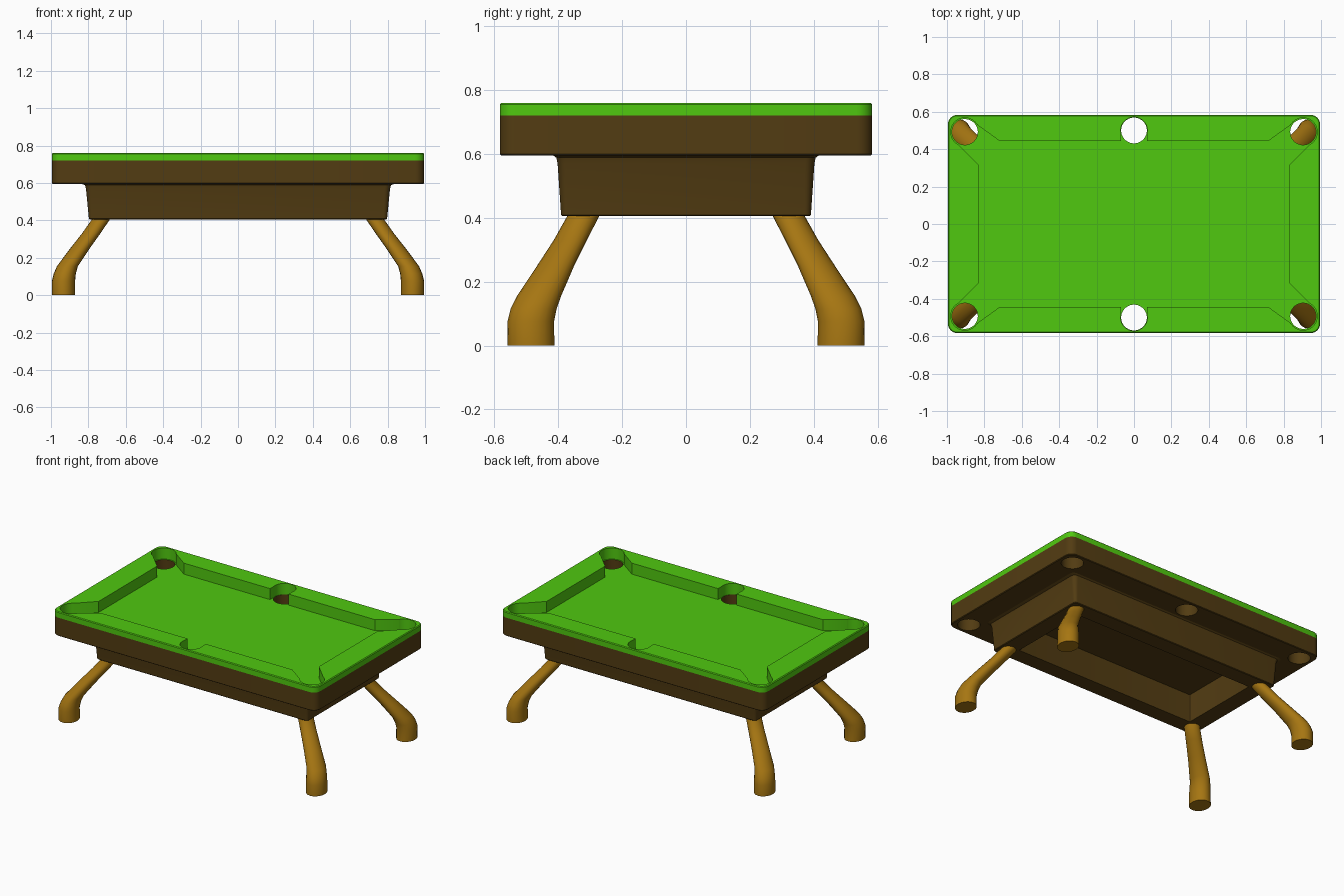
import bpy, bmesh, math
from math import cos, sin, pi

if "Cube" in bpy.data.objects:
    bpy.data.objects.remove(bpy.data.objects["Cube"])


def material(name, rgb):
    m = bpy.data.materials.new(name)
    m.diffuse_color = (*rgb, 1)
    m.use_nodes = True
    m.node_tree.nodes["Principled BSDF"].inputs["Base Color"].default_value = m.diffuse_color
    return m


GREEN = material("green_cloth", (0.08, 0.58, 0.005))
BROWN = material("dark_wood", (0.085, 0.045, 0.006))
LEG = material("light_wood", (0.38, 0.18, 0.006))


def rounded_rect(hx, hy, r, z, n=6):
    pts = []
    for k, (sx, sy) in enumerate([(1, 1), (-1, 1), (-1, -1), (1, -1)]):
        for i in range(n + 1):
            a = (k + i / n) * pi / 2
            pts.append((sx * (hx - r) + r * cos(a), sy * (hy - r) + r * sin(a), z))
    return pts


def ellipse(cx, cy, rx, ry, z, n=20):
    return [(cx + rx * cos(2 * pi * i / n), cy + ry * sin(2 * pi * i / n), z) for i in range(n)]


def loft(name, rings, mats, closed=False):
    """Bridge equal-sized rings; cap the ends, or join last ring to first."""
    bm = bmesh.new()
    vs = [[bm.verts.new(p) for p in ring] for ring in rings]
    n = len(vs[0])
    pairs = list(zip(vs, vs[1:])) + ([(vs[-1], vs[0])] if closed else [])
    for a, b in pairs:
        for i in range(n):
            j = (i + 1) % n
            bm.faces.new((a[i], a[j], b[j], b[i]))
    if not closed:
        bm.faces.new(vs[0])
        bm.faces.new(vs[-1])
    bmesh.ops.recalc_face_normals(bm, faces=bm.faces)
    me = bpy.data.meshes.new(name)
    bm.to_mesh(me)
    bm.free()
    for m in mats:
        me.materials.append(m)
    ob = bpy.data.objects.new(name, me)
    bpy.context.collection.objects.link(ob)
    return ob


def activate(ob):
    bpy.ops.object.select_all(action='DESELECT')
    ob.select_set(True)
    bpy.context.view_layer.objects.active = ob


def smooth(ob, angle=35):
    activate(ob)
    bpy.ops.object.shade_smooth_by_angle(angle=math.radians(angle))


def cut(ob, cutter):
    activate(ob)
    mod = ob.modifiers.new("cut", 'BOOLEAN')
    mod.operation = 'DIFFERENCE'
    mod.solver = 'EXACT'
    mod.object = cutter
    bpy.ops.object.modifier_apply(modifier=mod.name)
    bpy.data.objects.remove(cutter)


# Table top: wooden slab with cloth-covered rails, one solid
BED = 0.685
HX, HY = 0.995, 0.583
table = loft("table_top", [
    rounded_rect(HX - 0.004, HY - 0.004, 0.05, 0.595),
    rounded_rect(HX, HY, 0.05, 0.599),
    rounded_rect(HX, HY, 0.05, 0.72),
    rounded_rect(HX, HY, 0.05, 0.755),
    rounded_rect(HX - 0.005, HY - 0.005, 0.045, 0.76)], [BROWN, GREEN])

# Playing area between the cushions, with angled pocket mouths
quarter = [(0.83, 0.315), (0.955, 0.44), (0.852, 0.54), (0.72, 0.445), (0.07, 0.445), (0.07, 0.5)]
outline = quarter + [(-x, y) for x, y in reversed(quarter)]
outline += [(-x, -y) for x, y in outline]
cut(table, loft("area_cutter", [[(x, y, z) for x, y in outline] for z in (BED, 0.9)], []))

# Pockets: wide at the rails, narrower hole through the wood
for cx, cy, r in [(sx * x, sy * y, r) for x, y, r in ((0.904, 0.492, 0.076), (0, 0.5, 0.0715))
                  for sx in ((1, -1) if x else (1,)) for sy in (1, -1)]:
    cut(table, loft("pocket_cutter", [ellipse(cx, cy, r, r, z, 32) for z in (BED, 0.9)], []))
    cut(table, loft("hole_cutter", [ellipse(cx, cy, 0.069, 0.069, z, 32) for z in (0.5, 0.8)], []))

# Cloth everywhere above the bed except on the outer wooden sides
for p in table.data.polygons:
    c, n = p.center, p.normal
    outer = n.x * c.x + n.y * c.y > 0.3
    p.material_index = int(c.z > 0.72 or (c.z > BED - 0.003 and not outer))
smooth(table)

# Apron: tapered hollow box under the slab
apron = loft("apron", [
    rounded_rect(0.84, 0.418, 0.03, 0.597),
    rounded_rect(0.818, 0.406, 0.03, 0.588),
    rounded_rect(0.813, 0.402, 0.03, 0.57),
    rounded_rect(0.797, 0.391, 0.02, 0.409),
    rounded_rect(0.793, 0.387, 0.02, 0.405),
    rounded_rect(0.68, 0.28, 0.005, 0.405),
    rounded_rect(0.68, 0.28, 0.005, 0.597)], [BROWN], closed=True)
smooth(apron)

# Legs: curved, splayed to the corners (x, y, x radius, y radius, z)
path = [(0.933, 0.485, 0.062, 0.073, 0), (0.933, 0.486, 0.062, 0.073, 0.075),
        (0.926, 0.477, 0.059, 0.072, 0.115), (0.912, 0.460, 0.056, 0.069, 0.155),
        (0.845, 0.408, 0.052, 0.058, 0.25), (0.785, 0.362, 0.049, 0.052, 0.33),
        (0.733, 0.322, 0.048, 0.050, 0.405), (0.728, 0.318, 0.047, 0.049, 0.43)]
for sx, side in ((-1, "left"), (1, "right")):
    for sy, end in ((-1, "front"), (1, "back")):
        leg = loft(f"{end}_{side}_leg",
                   [ellipse(sx * x, sy * y, rx, ry, z) for x, y, rx, ry, z in path], [LEG])
        smooth(leg, 40)
